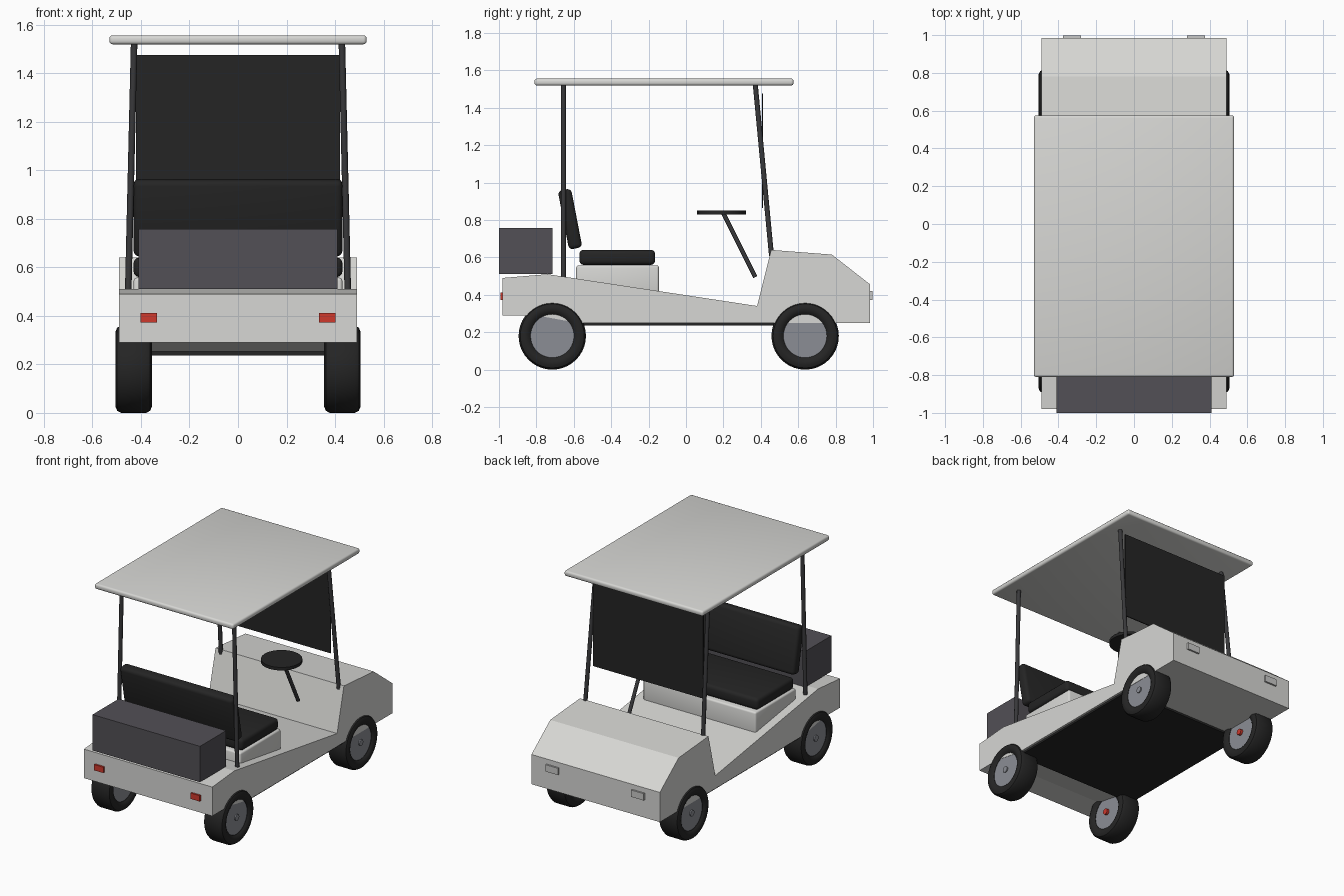
import bpy, bmesh, math
from mathutils import Vector

if "Cube" in bpy.data.objects:
    bpy.data.objects.remove(bpy.data.objects["Cube"])


def material(name, r, g, b):
    m = bpy.data.materials.new(name)
    m.diffuse_color = (r, g, b, 1)
    m.use_nodes = True
    m.node_tree.nodes["Principled BSDF"].inputs["Base Color"].default_value = m.diffuse_color
    return m


WHITE = material("body off white", 0.68, 0.68, 0.66)
BLACK = material("soft black", 0.018, 0.018, 0.018)
POST = material("post charcoal", 0.04, 0.04, 0.043)
TRUNK = material("trunk grey", 0.085, 0.08, 0.092)
HUB = material("hub grey", 0.26, 0.27, 0.30)
RED = material("lamp red", 0.62, 0.04, 0.025)
LAMP = material("headlamp grey", 0.58, 0.58, 0.57)


def finish(name, bm, mat, smooth=False):
    bmesh.ops.recalc_face_normals(bm, faces=bm.faces)
    me = bpy.data.meshes.new(name)
    bm.to_mesh(me)
    bm.free()
    me.materials.append(mat)
    ob = bpy.data.objects.new(name, me)
    bpy.context.collection.objects.link(ob)
    if smooth:
        bpy.context.view_layer.objects.active = ob
        ob.select_set(True)
        bpy.ops.object.shade_smooth_by_angle(angle=math.radians(35))
        ob.select_set(False)
    return ob


def box(name, lo, hi, mat, bevel=0, segs=3):
    bm = bmesh.new()
    bmesh.ops.create_cube(bm, size=1)
    for v in bm.verts:
        v.co = Vector([lo[i] + (v.co[i] + 0.5) * (hi[i] - lo[i]) for i in range(3)])
    if bevel:
        bmesh.ops.bevel(bm, geom=bm.edges[:], offset=bevel, segments=segs,
                        profile=0.5, affect='EDGES')
    return finish(name, bm, mat, bool(bevel))


def rod(name, a, b, r, mat, sides=16):
    a, b = Vector(a), Vector(b)
    bm = bmesh.new()
    bmesh.ops.create_cone(bm, cap_ends=True, segments=sides, radius1=r, radius2=r,
                          depth=(b - a).length)
    ob = finish(name, bm, mat, True)
    ob.location = (a + b) / 2
    ob.rotation_euler = (b - a).to_track_quat('Z', 'Y').to_euler()
    return ob


def extrude_profile(name, pts, half, mat):
    bm = bmesh.new()
    f = bm.faces.new([bm.verts.new((-half, y, z)) for y, z in pts])
    new = bmesh.ops.extrude_face_region(bm, geom=[f])["geom"]
    bmesh.ops.translate(bm, vec=(2 * half, 0, 0),
                        verts=[v for v in new if isinstance(v, bmesh.types.BMVert)])
    return finish(name, bm, mat)


def tyre(name, x, y):
    half = [(0.060, 0.116), (0.067, 0.124), (0.075, 0.138), (0.075, 0.155),
            (0.068, 0.171), (0.052, 0.180)]
    prof = [(-a, r) for a, r in half] + [(a, r) for a, r in reversed(half)]
    bm = bmesh.new()
    n = 40
    rings = []
    for i in range(n):
        t = 2 * math.pi * i / n
        rings.append([bm.verts.new((x + a, y + r * math.sin(t), 0.18 + r * math.cos(t)))
                      for a, r in prof])
    for i in range(n):
        p, q = rings[i], rings[(i + 1) % n]
        for j in range(len(prof)):
            k = (j + 1) % len(prof)
            bm.faces.new((p[j], p[k], q[k], q[j]))
    finish(name, bm, BLACK, True)


# Body: solid side profile with tail, sloping floor and cowl
extrude_profile("body", [(-0.98, 0.49), (-0.74, 0.51), (0.38, 0.34), (0.455, 0.64),
                         (0.78, 0.615), (0.985, 0.455), (0.985, 0.25), (-0.58, 0.25),
                         (-0.80, 0.29), (-0.98, 0.29)], 0.49, WHITE)
box("underbody_plate", (-0.475, -0.60, 0.236), (0.475, 0.49, 0.252), BLACK)

# Rear trunk box
box("trunk_box", (-0.41, -1.0, 0.51), (0.41, -0.715, 0.757), TRUNK)

# Seat
box("seat_base", (-0.43, -0.587, 0.38), (0.43, -0.145, 0.557), WHITE, 0.012)
box("seat_cushion", (-0.43, -0.57, 0.56), (0.43, -0.165, 0.64), BLACK, 0.022)
back = box("seat_backrest", (-0.43, -0.036, -0.16), (0.43, 0.036, 0.16), BLACK, 0.022)
back.location = (0, -0.62, 0.805)
back.rotation_euler = (0.19, 0, 0)

# Roof and windscreen
box("roof", (-0.53, -0.81, 1.519), (0.53, 0.575, 1.556), WHITE, 0.013)
box("windscreen", (-0.42, 0.406, 0.865), (0.42, 0.413, 1.475), BLACK)

# Steering wheel and column
rod("steering_wheel", (0.2, 0.19, 0.83), (0.2, 0.19, 0.851), 0.13, BLACK, 24)
rod("steering_column", (0.2, 0.37, 0.495), (0.2, 0.20, 0.835), 0.012, POST)

# Parts repeated on both sides
for s, side in ((-1, "left"), (1, "right")):
    rod(side + "_rear_post", (s * 0.453, -0.655, 0.48), (s * 0.428, -0.655, 1.53), 0.0135, POST)
    rod(side + "_front_post", (s * 0.45, 0.457, 0.61), (s * 0.428, 0.37, 1.53), 0.0135, POST)
    xs = sorted((s * 0.333, s * 0.402))
    box(side + "_tail_lamp", (xs[0], -0.993, 0.372), (xs[1], -0.97, 0.412), RED)
    xs = sorted((s * 0.28, s * 0.375))
    box(side + "_headlamp", (xs[0], 0.97, 0.373), (xs[1], 0.997, 0.42), LAMP)
    for y, end in ((-0.715, "rear"), (0.637, "front")):
        x = s * 0.43
        n = side + "_" + end
        tyre(n + "_tyre", x, y)
        rod(n + "_hub", (x - 0.058, y, 0.18), (x + 0.058, y, 0.18), 0.119, HUB, 40)
        rod(n + "_hub_cap", (x, y, 0.18), (x + s * 0.066, y, 0.18), 0.021, HUB)
        rod(n + "_inner_cap", (x, y, 0.18), (x - s * 0.075, y, 0.18), 0.021, RED)
